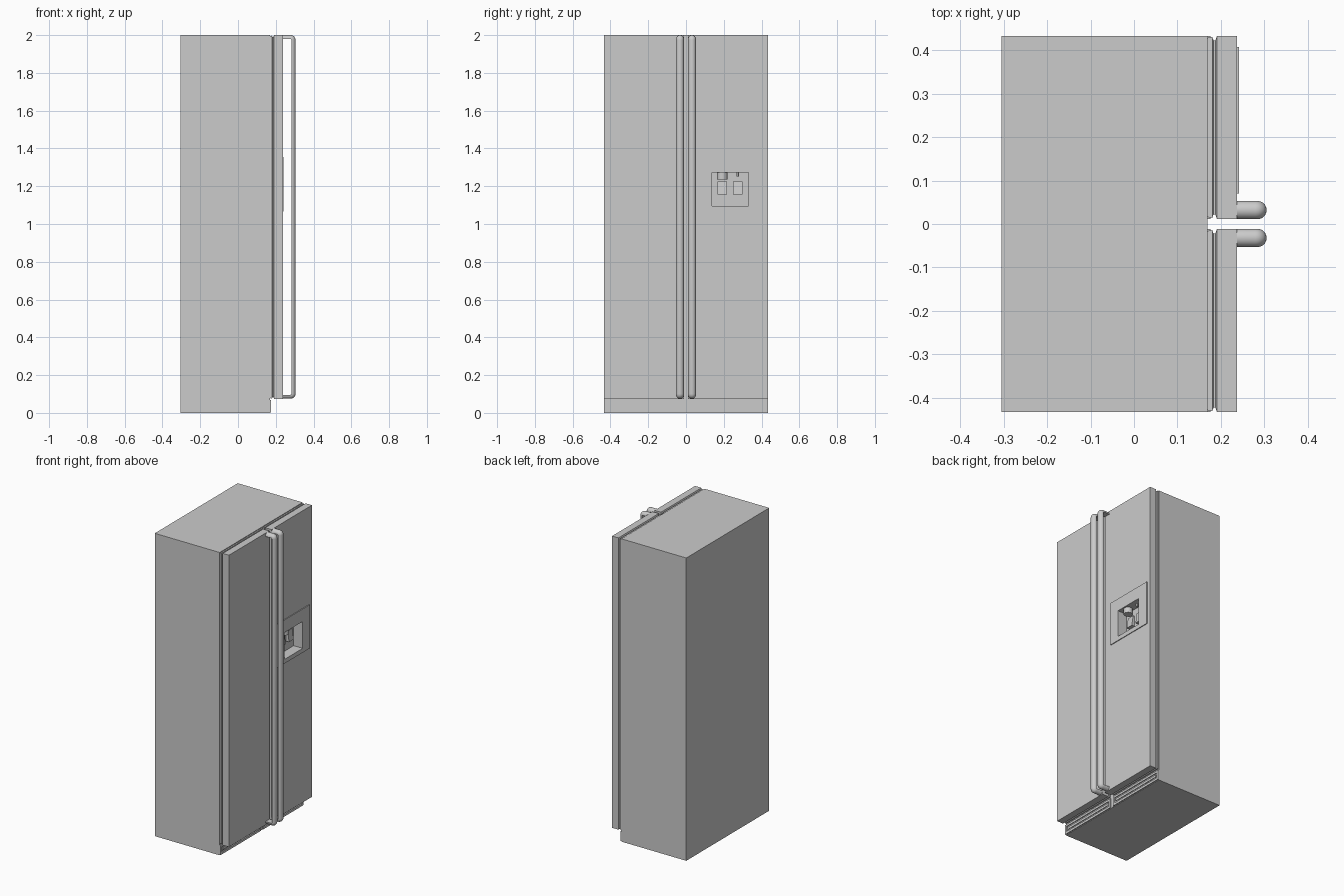
import bpy, bmesh, math

if "Cube" in bpy.data.objects:
    bpy.data.objects.remove(bpy.data.objects["Cube"])


def finish(name, bm, smooth=False):
    bmesh.ops.recalc_face_normals(bm, faces=bm.faces)
    me = bpy.data.meshes.new(name)
    bm.to_mesh(me)
    bm.free()
    ob = bpy.data.objects.new(name, me)
    bpy.context.collection.objects.link(ob)
    if smooth:
        bpy.ops.object.select_all(action='DESELECT')
        ob.select_set(True)
        bpy.context.view_layer.objects.active = ob
        bpy.ops.object.shade_smooth_by_angle(angle=math.radians(35))
    return ob


def loft(name, rings, smooth=False):
    # skin a list of equal-length point rings and cap both ends
    bm = bmesh.new()
    vs = [[bm.verts.new(p) for p in r] for r in rings]
    n = len(rings[0])
    for a, b in zip(vs, vs[1:]):
        for i in range(n):
            j = (i + 1) % n
            bm.faces.new((a[i], a[j], b[j], b[i]))
    bm.faces.new(vs[0])
    bm.faces.new(vs[-1][::-1])
    return finish(name, bm, smooth)


def rect(x, y0, y1, z0, z1):
    return [(x, y0, z0), (x, y1, z0), (x, y1, z1), (x, y0, z1)]


def box(name, x0, x1, y0, y1, z0, z1):
    return loft(name, [rect(x0, y0, y1, z0, z1), rect(x1, y0, y1, z0, z1)])


def cut(ob, *b):
    # subtract a box and remove the cutter
    cutter = box("cutter", *b)
    mod = ob.modifiers.new("cut", 'BOOLEAN')
    mod.operation, mod.solver, mod.object = 'DIFFERENCE', 'EXACT', cutter
    bpy.ops.object.select_all(action='DESELECT')
    bpy.context.view_layer.objects.active = ob
    bpy.ops.object.modifier_apply(modifier=mod.name)
    bpy.data.objects.remove(cutter)


def tube(name, x, y, z0, z1, r):
    ring = [(x + r * math.cos(k * math.tau / 24), y + r * math.sin(k * math.tau / 24)) for k in range(24)]
    return loft(name, [[(px, py, z) for px, py in ring] for z in (z0, z1)], True)


def handle(name, yc):
    # half-round section swept along a U path in the x-z plane
    r, ri, xi = 0.021, 0.005, 0.284
    z0, z1 = 0.075 + r, 2.0 - r
    path = [(0.235, z0, -90)]
    for zc, start in ((z0 + ri, -90), (z1 - ri, 0)):
        for k in range(7):
            a = start + 15 * k
            t = math.radians(a)
            path.append((xi - ri + ri * math.cos(t), zc + ri * math.sin(t), a))
    path.append((0.235, z1, 90))
    section = [(r * math.cos(math.pi * k / 12), r * math.sin(math.pi * k / 12)) for k in range(13)]
    rings = [[(x + h * math.cos(math.radians(a)), yc + y, z + h * math.sin(math.radians(a)))
              for y, h in section] for x, z, a in path]
    return loft(name, rings, True)


# cabinet
box("cabinet", -0.305, 0.169, -0.433, 0.433, 0, 2)

# doors with seal groove, handles and base grilles, one set per side
doors = {}
profile = [(0.168, 0.005), (0.18, 0.003), (0.183, 0.011), (0.187, 0.011), (0.191, 0), (0.237, 0)]
for label, s in (("left", -1), ("right", 1)):
    def span(a, b):
        return sorted((s * a, s * b))
    rings = [rect(x, *span(0.011 + d, 0.433 - d), 0.073 + d, 2.0 - d) for x, d in profile]
    doors[s] = loft(label + "_door", rings)
    handle(label + "_handle", s * 0.032)
    grille = box(label + "_base_grille", 0.165, 0.176, *span(0.012, 0.433), 0.003, 0.067)
    cut(grille, 0.17, 0.19, *span(0.027, 0.417), 0.018, 0.053)
    box(label + "_grille_slat", 0.168, 0.175, *span(0.035, 0.409), 0.028, 0.043)

# dispenser recess and surround
recess = (0.138, 0.33, 1.095, 1.272)
cut(doors[1], 0.176, 0.26, *recess)
panel = box("dispenser_surround", 0.236, 0.242, 0.07, 0.407, 1.067, 1.355)
cut(panel, 0.2, 0.26, *recess)

# ice chute and water spout
tube("ice_chute", 0.207, 0.192, 1.236, 1.273, 0.027)
tube("water_spout", 0.207, 0.274, 1.252, 1.273, 0.006)

# push paddles, tilted off the back wall
for name, y in (("ice_paddle", 0.192), ("water_paddle", 0.274)):
    loft(name, [[(x, yy, z) for x, z in ((0.174, 1.155), (0.198, 1.155), (0.188, 1.225), (0.174, 1.225))]
                for yy in (y - 0.024, y + 0.024)])
